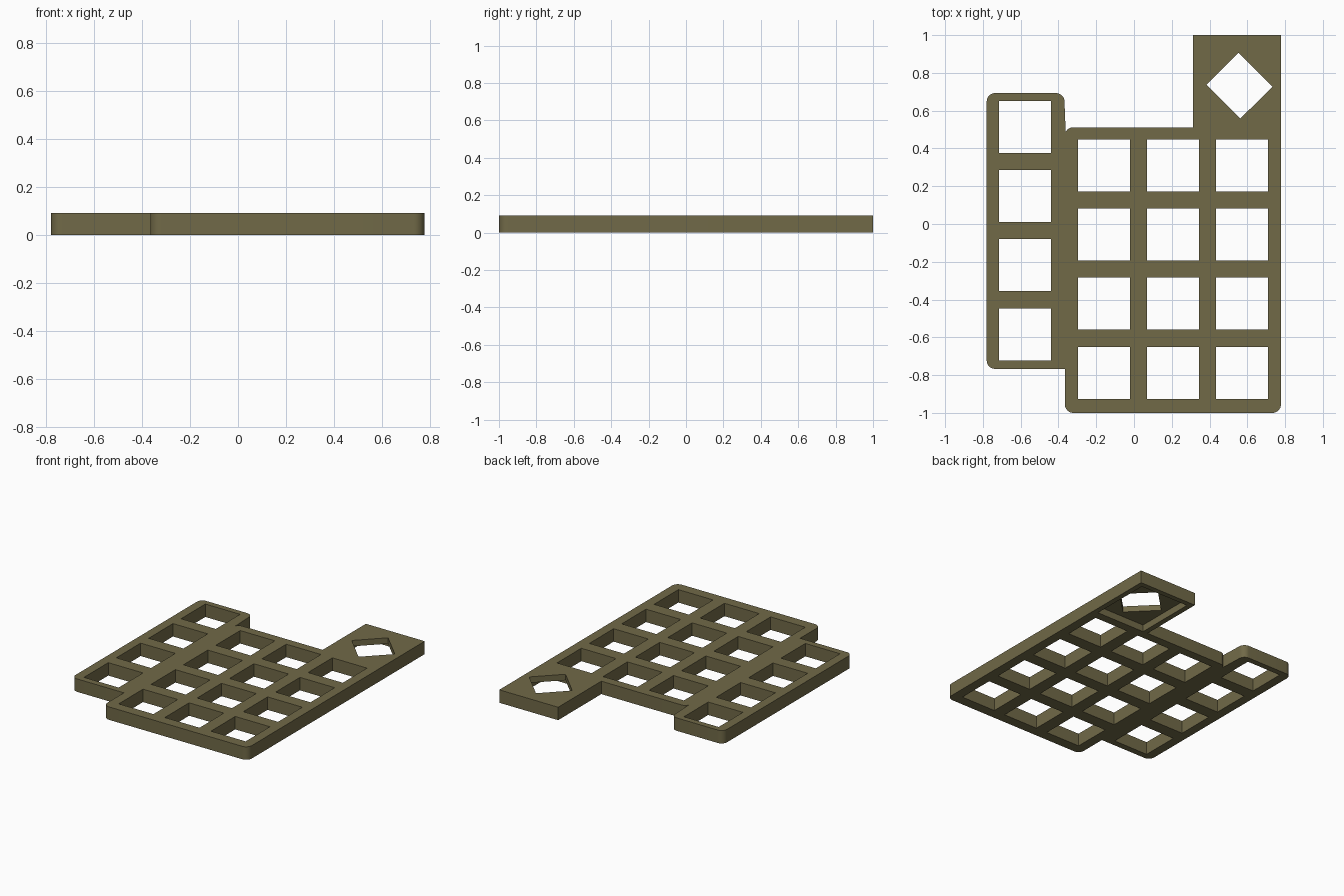
import bpy, bmesh, math

if "Cube" in bpy.data.objects:
    bpy.data.objects.remove(bpy.data.objects["Cube"])

H = 0.0925      # plate height
R = 0.045       # corner radius
KEY = 0.275     # key opening size
PITCH = 0.366   # key spacing


def arc(cx, cy, a0, a1, n=8):
    return [(cx + R * math.cos(math.radians(a0 + (a1 - a0) * i / n)),
             cy + R * math.sin(math.radians(a0 + (a1 - a0) * i / n))) for i in range(n + 1)]


def prism(name, outlines, z0, z1):
    """Extrude one or more counter-clockwise outlines into a closed object."""
    bm = bmesh.new()
    for pts in outlines:
        low = [bm.verts.new((x, y, z0)) for x, y in pts]
        top = [bm.verts.new((x, y, z1)) for x, y in pts]
        bm.faces.new(low[::-1])
        bm.faces.new(top)
        n = len(pts)
        for i in range(n):
            j = (i + 1) % n
            bm.faces.new((low[i], low[j], top[j], top[i]))
    mesh = bpy.data.meshes.new(name)
    bm.to_mesh(mesh)
    bm.free()
    ob = bpy.data.objects.new(name, mesh)
    bpy.context.collection.objects.link(ob)
    return ob


def rect(x0, y0, x1, y1):
    return [(x0, y0), (x1, y0), (x1, y1), (x0, y1)]


# plate outline: main block, square controller tab, staggered left column
outline = (arc(0.778 - R, -1 + R, -90, 0)
           + [(0.778, 1.0), (0.312, 1.0), (0.312, 0.512)]
           + arc(-0.322, 0.467, 90, 152)
           + arc(-0.368 - R, 0.693 - R, 0, 90)
           + arc(-0.78 + R, 0.693 - R, 90, 180)
           + arc(-0.78 + R, -0.767 + R, 180, 270)
           + [(-0.366, -0.767)]
           + arc(-0.366 + R, -1 + R, 180, 270))
plate = prism("key_plate", [outline], 0, H)

# key openings: three main columns and the raised left column
h = KEY / 2
keys = []
for cx, top in ((-0.577, 0.514), (-0.159, 0.31), (0.206, 0.31), (0.571, 0.31)):
    for row in range(4):
        cy = top - row * PITCH
        keys.append(rect(cx - h, cy - h, cx + h, cy + h))

# tilted square opening in the tab, and the hollow beneath it
diamond = [(0.384, 0.738), (0.563, 0.558), (0.733, 0.727), (0.553, 0.907)]
cutters = [prism("key_opening_cutter", keys, -0.1, 0.2),
           prism("tab_pocket_cutter", [rect(0.35, 0.51, 0.74, 0.963)], -0.1, 0.05),
           prism("tab_opening_cutter", [diamond], -0.1, 0.2)]
for c in cutters:
    c.hide_render = True
    c.hide_viewport = True
    mod = plate.modifiers.new(c.name, 'BOOLEAN')
    mod.operation = 'DIFFERENCE'
    mod.solver = 'EXACT'
    mod.object = c

mat = bpy.data.materials.new("dark olive")
mat.diffuse_color = (0.165, 0.143, 0.064, 1)
mat.use_nodes = True
mat.node_tree.nodes["Principled BSDF"].inputs["Base Color"].default_value = mat.diffuse_color
plate.data.materials.append(mat)

# smooth rounded corners, crisp edges
bpy.context.view_layer.objects.active = plate
plate.select_set(True)
bpy.ops.object.shade_smooth_by_angle(angle=math.radians(30))
